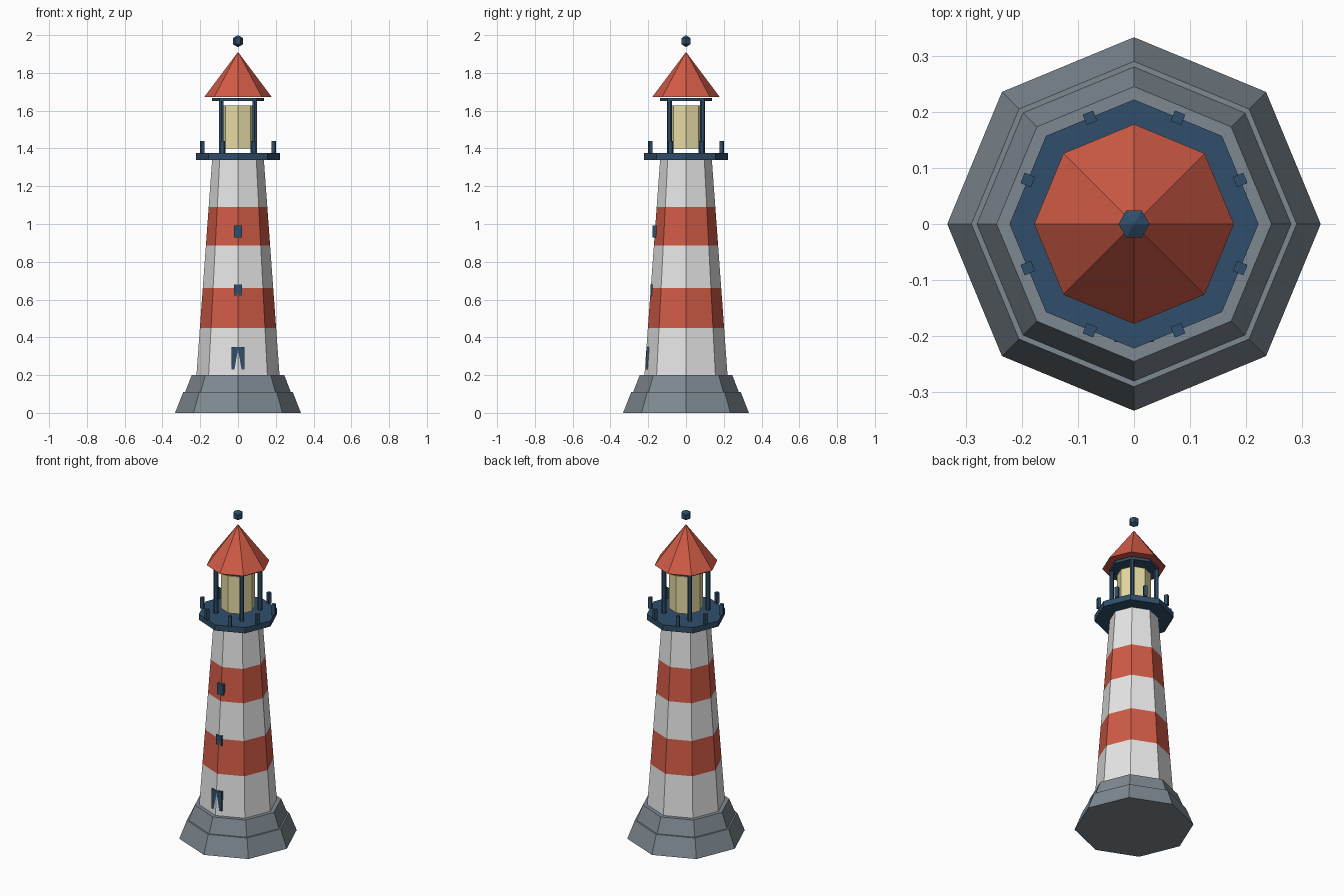
import bpy
from math import sin, cos, pi, radians

cube = bpy.data.objects.get("Cube")
if cube:
    bpy.data.objects.remove(cube, do_unlink=True)


def material(name, rgb):
    mat = bpy.data.materials.new(name)
    mat.use_nodes = True
    mat.diffuse_color = (*rgb, 1)
    mat.node_tree.nodes["Principled BSDF"].inputs["Base Color"].default_value = (*rgb, 1)
    return mat


white = material("white_paint", (0.80, 0.80, 0.80))
red = material("red_paint", (0.64, 0.105, 0.062))
slate = material("slate_stone", (0.21, 0.25, 0.285))
navy = material("navy_metal", (0.029, 0.078, 0.145))
cream = material("cream_glass", (0.79, 0.71, 0.37))


def lathe(name, profile, mats, sides=8, at=(0, 0, 0)):
    """Faceted solid from (radius, z) rings; material i colours band i."""
    verts = [(r * sin(2 * pi * k / sides), r * cos(2 * pi * k / sides), z)
             for r, z in profile for k in range(sides)]
    faces = [tuple(reversed(range(sides)))]
    for i in range(len(profile) - 1):
        for k in range(sides):
            a, b = i * sides + k, i * sides + (k + 1) % sides
            faces.append((a, a + sides, b + sides, b))
    top = (len(profile) - 1) * sides
    faces.append(tuple(range(top, top + sides)))
    faces = [tuple(reversed(f)) if i in (0, len(faces) - 1) else f
             for i, f in enumerate(faces)]
    mesh = bpy.data.meshes.new(name)
    mesh.from_pydata(verts, [], faces)
    for mat in dict.fromkeys(mats):
        mesh.materials.append(mat)
    slots = list(mesh.materials)
    for p in mesh.polygons:
        band = min(max((p.index - 1) // sides, 0), len(mats) - 1)
        p.material_index = slots.index(mats[band])
    obj = bpy.data.objects.new(name, mesh)
    obj.location = at
    bpy.context.collection.objects.link(obj)
    return obj


def box(name, centre, size, mat, turn=0):
    bpy.ops.mesh.primitive_cube_add(size=1, location=centre, rotation=(0, 0, turn))
    obj = bpy.context.object
    obj.name = name
    obj.scale = size
    obj.data.materials.append(mat)
    return obj


# Stepped stone base
lathe("lower_base", [(0.333, 0), (0.29, 0.11)], [slate])
lathe("upper_base", [(0.28, 0.11), (0.245, 0.2)], [slate])

# Tapered tower with painted bands
levels = [0.2, 0.45, 0.66, 0.885, 1.09, 1.34]
tower = [(0.22 - 0.083 * (z - 0.2) / 1.14, z) for z in levels]
lathe("tower", tower, [white, red, white, red, white])

# Door and windows on the front corner
box("door", (0, -0.195, 0.29), (0.07, 0.03, 0.12), navy)
box("lower_window", (0, -0.177, 0.65), (0.04, 0.02, 0.06), navy)
box("upper_window", (0, -0.167, 0.96), (0.04, 0.02, 0.065), navy)

# Gallery deck and railing posts
lathe("gallery_deck", [(0.222, 1.34), (0.222, 1.375)], [navy])
for k in range(8):
    a = radians(22.5 + 45 * k)
    box(f"railing_post_{k + 1}", (0.205 * cos(a), 0.205 * sin(a), 1.407),
        (0.02, 0.02, 0.066), navy, a)

# Lantern room with corner posts
lathe("lantern_glass", [(0.095, 1.4), (0.095, 1.628)], [cream])
for k in range(4):
    a = radians(45 + 90 * k)
    lathe(f"lantern_post_{k + 1}", [(0.013, 1.375), (0.013, 1.652)], [navy],
          sides=6, at=(0.125 * cos(a), 0.125 * sin(a), 0))
lathe("lantern_top_plate", [(0.138, 1.65), (0.138, 1.667)], [navy])

# Roof and finial
bpy.ops.mesh.primitive_cone_add(vertices=8, radius1=0.178, radius2=0, depth=0.238,
                                location=(0, 0, 1.792))
roof = bpy.context.object
roof.name = "roof"
roof.data.materials.append(red)
bpy.ops.mesh.primitive_uv_sphere_add(segments=6, ring_count=3, radius=0.032,
                                     location=(0, 0, 1.968), rotation=(0, 0, pi / 2))
finial = bpy.context.object
finial.name = "finial_ball"
finial.data.materials.append(navy)
